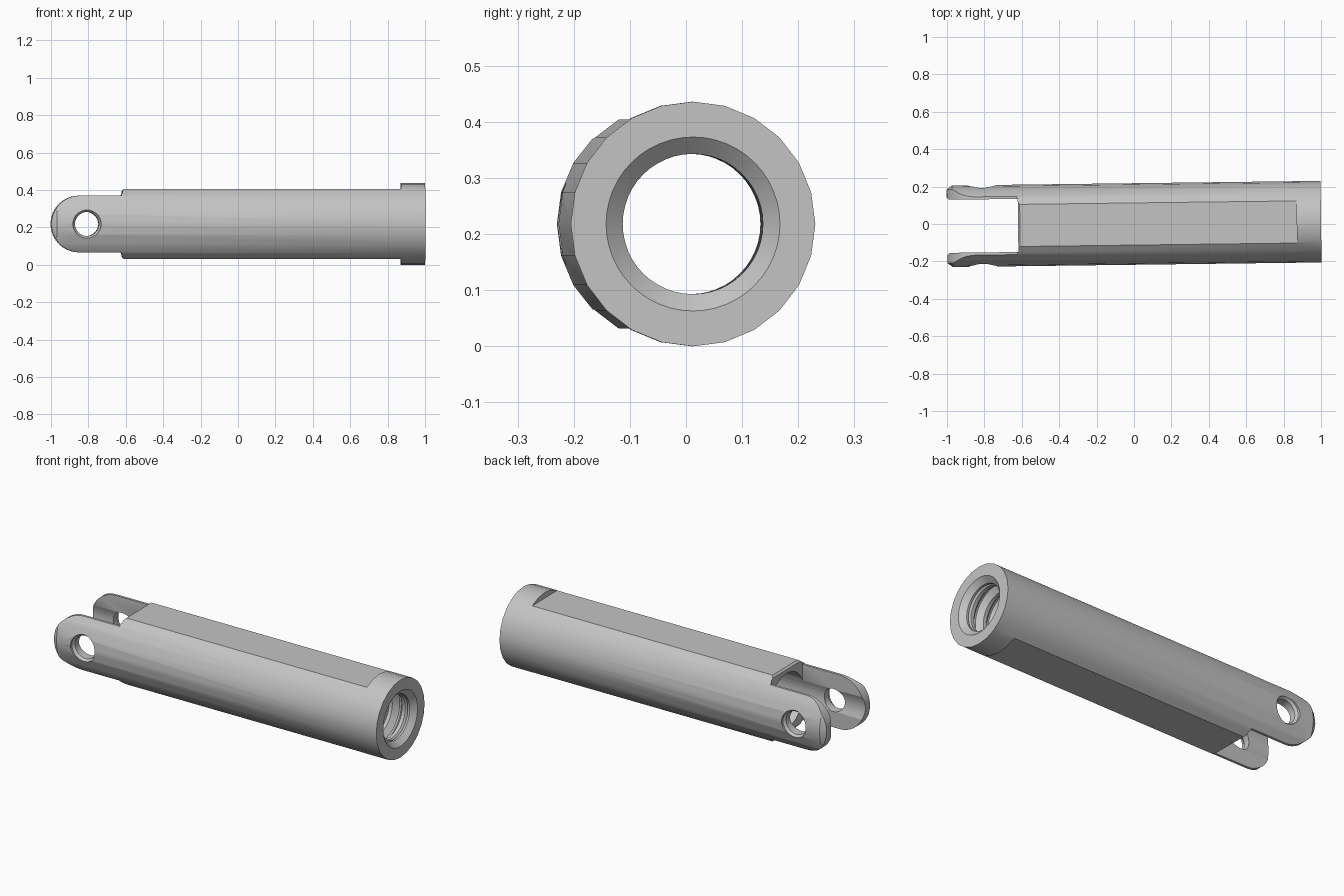
import bpy, bmesh, math
from mathutils import Matrix

if "Cube" in bpy.data.objects:
    bpy.data.objects.remove(bpy.data.objects["Cube"], do_unlink=True)

RADIUS, BORE, CREST = 0.218, 0.155, 0.125
TANG, FLAT, SLOT = 0.152, 0.186, 0.142
SHOULDER = -0.625

grey = bpy.data.materials.new("plain grey metal")
grey.use_nodes = True
grey.diffuse_color = (0.55, 0.55, 0.55, 1)
grey.node_tree.nodes["Principled BSDF"].inputs["Base Color"].default_value = grey.diffuse_color


def finish(name, bm):
    bmesh.ops.recalc_face_normals(bm, faces=bm.faces)
    mesh = bpy.data.meshes.new(name)
    bm.to_mesh(mesh)
    bm.free()
    mesh.materials.append(grey)
    obj = bpy.data.objects.new(name, mesh)
    bpy.context.collection.objects.link(obj)
    return obj


def lathe(name, profile, sides):
    """Closed solid turned around the x axis from (x, radius) points."""
    bm = bmesh.new()
    rings = []
    for x, r in profile:
        angles = [math.tau * i / sides for i in range(sides)]
        rings.append([bm.verts.new((x, r * math.cos(a), r * math.sin(a))) for a in angles])
    for a, b in zip(rings, rings[1:]):
        for i in range(sides):
            j = (i + 1) % sides
            bm.faces.new((a[i], a[j], b[j], b[i]))
    bm.faces.new(rings[0])
    bm.faces.new(rings[-1])
    return finish(name, bm)


def prism(name, outline, half_depth):
    """Outline in (x, z) extruded along y."""
    bm = bmesh.new()
    near, far = [[bm.verts.new((x, y, z)) for x, z in outline]
                 for y in (-half_depth, half_depth)]
    bm.faces.new(near)
    bm.faces.new(far)
    for i in range(len(outline)):
        bm.faces.new((near[i - 1], near[i], far[i], far[i - 1]))
    return finish(name, bm)


def cut(target, cutter):
    cutter.hide_render = True
    mod = target.modifiers.new("cut", 'BOOLEAN')
    mod.operation, mod.solver, mod.object = 'DIFFERENCE', 'EXACT', cutter
    bpy.ops.object.select_all(action='DESELECT')
    target.select_set(True)
    bpy.context.view_layer.objects.active = target
    bpy.ops.object.modifier_apply(modifier=mod.name)
    bpy.data.objects.remove(cutter, do_unlink=True)


# Outer barrel, tapered at the fork end and left long for trimming
body = lathe("clevis_barrel", [(-1.05, 0.162), (-0.97, RADIUS), (1, RADIUS)], 24)

# Slot between the two tangs
cut(body, prism("slot_cutter", [(-1.2, -0.3), (SHOULDER + 0.005, -0.3),
                                (SHOULDER + 0.005, 0.3), (-1.2, 0.3)], SLOT))

# Wrench flats, shoulder chamfers and rounded tang outline in one cutter
upper = [(0.87, 0.3), (0.87, FLAT), (SHOULDER + 0.015, FLAT), (SHOULDER, 0.171), (SHOULDER, TANG)]
arc = [math.pi / 2 + math.pi * i / 20 for i in range(21)]
tip = [(-1 + TANG + TANG * math.cos(a), TANG * math.sin(a)) for a in arc]
lower = [(x, -z) for x, z in reversed(upper)]
cut(body, prism("outline_cutter", upper + tip + lower + [(-1.2, -0.3), (-1.2, 0.3)], 0.4))

# Bore with thread grooves and a countersunk mouth
profile = [(-1.2, BORE)]
for i in range(5):
    x = 0.58 + 0.08 * i
    profile += [(x, BORE), (x + 0.025, CREST), (x + 0.045, CREST), (x + 0.07, BORE)]
profile += [(0.96, CREST), (0.972, CREST), (1, BORE), (1.05, BORE)]
cut(body, lathe("bore_cutter", profile, 48))

# Cross pin hole, chamfered on both outer sides
pin = lathe("pin_cutter", [(-0.3, 0.075), (-0.203, 0.075), (-0.19, 0.064),
                           (0.19, 0.064), (0.203, 0.075), (0.3, 0.075)], 32)
pin.data.transform(Matrix.Translation((-0.81, 0, 0)) @ Matrix.Rotation(math.pi / 2, 4, 'Z'))
cut(body, pin)

# Smooth turned surfaces, then place with the slight turn of the axis
bpy.ops.object.shade_smooth_by_angle(angle=math.radians(28))
body.data.transform(Matrix.Translation((0, 0, RADIUS)) @ Matrix.Rotation(0.0125, 4, 'Z'))
